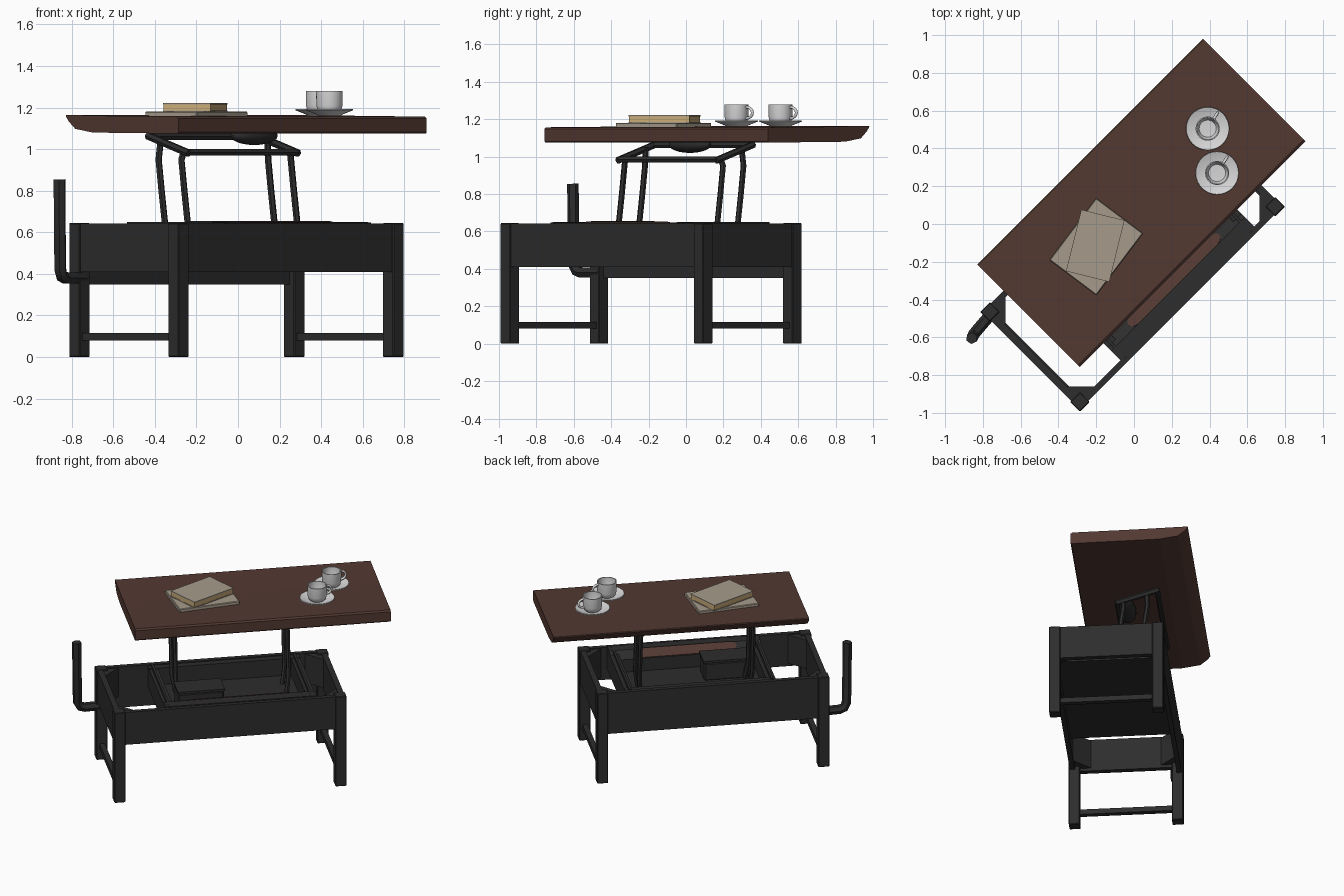
import bpy, bmesh, math
from mathutils import Matrix, Vector

if "Cube" in bpy.data.objects:
    bpy.data.objects.remove(bpy.data.objects["Cube"])

TURN = Matrix.Rotation(math.radians(45), 4, 'Z')   # the table stands diagonally


def material(name, rgb):
    m = bpy.data.materials.new(name)
    m.use_nodes = True
    m.diffuse_color = (*rgb, 1)
    m.node_tree.nodes["Principled BSDF"].inputs["Base Color"].default_value = (*rgb, 1)
    return m


BLACK = material("black_paint", (0.026, 0.026, 0.026))
WOOD = material("dark_wood", (0.085, 0.04, 0.031))
COVER = material("beige_cover", (0.38, 0.33, 0.26))
PAGES = material("tan_pages", (0.58, 0.4, 0.18))
CHINA = material("white_china", (0.68, 0.68, 0.69))


def finish(name, bm, mat, matrix=TURN, smooth=False):
    bmesh.ops.recalc_face_normals(bm, faces=bm.faces)
    mesh = bpy.data.meshes.new(name)
    bm.to_mesh(mesh)
    bm.free()
    mesh.transform(matrix)
    mesh.materials.append(mat)
    ob = bpy.data.objects.new(name, mesh)
    bpy.context.collection.objects.link(ob)
    if smooth:
        bpy.ops.object.select_all(action='DESELECT')
        ob.select_set(True)
        bpy.context.view_layer.objects.active = ob
        bpy.ops.object.shade_smooth_by_angle(angle=math.radians(40))
    return ob


def box(name, lo, hi, mat=BLACK, matrix=TURN, bevel=0.0):
    lo, hi = Vector(lo), Vector(hi)
    bm = bmesh.new()
    bmesh.ops.create_cube(bm, size=1)
    bmesh.ops.scale(bm, vec=hi - lo, verts=bm.verts)
    bmesh.ops.translate(bm, vec=(lo + hi) / 2, verts=bm.verts)
    if bevel:
        bmesh.ops.bevel(bm, geom=bm.edges[:], offset=bevel, segments=1, affect='EDGES')
    return finish(name, bm, mat, matrix)


def prism(name, points, step, mat=BLACK, matrix=TURN):
    """Extrude a flat outline by a vector."""
    bm = bmesh.new()
    face = bm.faces.new([bm.verts.new(p) for p in points])
    new = bmesh.ops.extrude_face_region(bm, geom=[face])["geom"]
    bmesh.ops.translate(bm, vec=step, verts=[g for g in new if isinstance(g, bmesh.types.BMVert)])
    return finish(name, bm, mat, matrix)


def tube(name, points, radius, mat=BLACK, matrix=TURN, sides=1):
    curve = bpy.data.curves.new(name, 'CURVE')
    curve.dimensions = '3D'
    curve.bevel_depth = radius
    curve.bevel_resolution = sides
    curve.use_fill_caps = True
    spline = curve.splines.new('POLY')
    spline.points.add(len(points) - 1)
    for p, co in zip(spline.points, points):
        p.co = (*co, 1)
    ob = bpy.data.objects.new(name, curve)
    bpy.context.collection.objects.link(ob)
    bpy.ops.object.select_all(action='DESELECT')
    ob.select_set(True)
    bpy.context.view_layer.objects.active = ob
    bpy.ops.object.convert(target='MESH')
    ob = bpy.context.view_layer.objects.active
    ob.data.transform(matrix)
    ob.data.materials.clear()
    ob.data.materials.append(mat)
    bpy.ops.object.shade_smooth_by_angle(angle=math.radians(50))


def lathe(name, profile, mat, matrix):
    bm = bmesh.new()
    verts = [bm.verts.new((r, 0, z)) for r, z in profile]
    edges = [bm.edges.new(pair) for pair in zip(verts, verts[1:])]
    bmesh.ops.spin(bm, geom=verts + edges, cent=(0, 0, 0), axis=(0, 0, 1),
                   angle=math.tau, steps=32)
    bmesh.ops.remove_doubles(bm, verts=bm.verts, dist=0.0005)
    finish(name, bm, mat, matrix, smooth=True)


# Base frame limits in the table's own axes
U0, U1, V0, V1, TOP, LEG = -0.905, 0.63, -0.5, 0.247, 0.645, 0.073

# Legs with corner braces
for end, u, su in (("near", U0, 1), ("far", U1, -1)):
    for side, v, sv in (("front", V0, 1), ("back", V1, -1)):
        a, b = sorted((u, u + su * LEG))
        c, d = sorted((v, v + sv * LEG))
        box(f"{side}_{end}_leg", (a, c, 0), (b, d, TOP), bevel=0.004)
        iu, iv = u + su * 0.03, v + sv * 0.03
        prism(f"{side}_{end}_brace",
              [(iu, iv, 0.43), (iu + su * 0.13, iv, 0.43), (iu, iv + sv * 0.13, 0.43)],
              (0, 0, 0.205))
    # End panel and stretcher
    a, b = sorted((u + su * 0.008, u + su * 0.045))
    box(f"{end}_end_panel", (a, V0 + 0.03, 0.41), (b, V1 - 0.03, TOP - 0.003))
    a, b = sorted((u + su * 0.02, u + su * 0.055))
    box(f"{end}_stretcher", (a, V0 + 0.05, 0.08), (b, V1 - 0.05, 0.116))

# Long panels
box("front_panel", (U0 + 0.03, V0 + 0.008, 0.41), (U1 - 0.03, V0 + 0.04, TOP - 0.003))
box("back_panel", (U0 + 0.03, V1 - 0.04, 0.35), (U1 - 0.03, V1 - 0.008, TOP - 0.003))

# Storage tray with cross rails
T0, T1 = -0.56, 0.44
box("tray_floor", (T0, V0 + 0.03, 0.485), (T1, V1 - 0.03, 0.515))
for name, u in (("near", T0), ("far", T1 - 0.06)):
    box(f"{name}_cross_rail", (u, V0 + 0.03, 0.5), (u + 0.06, V1 - 0.03, 0.63))
    box(f"{name}_rail_lip", (u + 0.02, V0 + 0.03, 0.62), (u + 0.035, V1 - 0.03, 0.65))
prism("tray_ledge", [(T0, -0.465, 0.5), (T0, -0.465, 0.648), (T0, -0.39, 0.648),
                     (T0, -0.33, 0.605), (T0, -0.33, 0.5)], (T1 - T0, 0, 0))
box("tray_back_ledge", (T0, 0.16, 0.5), (T1, 0.215, 0.635))
box("tray_box", (-0.44, -0.27, 0.51), (-0.14, -0.11, 0.64), bevel=0.01)
box("tray_box_lid", (-0.445, -0.275, 0.64), (-0.135, -0.105, 0.655))

# Wood inlay on the sloping ledge, rounded at both ends
inlay = []
for centre, start in ((0.24, -90), (-0.36, 90)):
    for i in range(7):
        a = math.radians(start + 30 * i)
        v = -0.36 + 0.029 * math.sin(a)
        inlay.append((centre + 0.04 * math.cos(a), v, 0.648 - (v + 0.39) * 0.717 + 0.002))
prism("wood_inlay", inlay, (0, 0.001, 0.004), WOOD)

# Side handle
tube("side_handle", [(-0.85, 0.2, 0.38), (-0.98, 0.19, 0.38), (-1.012, 0.187, 0.39),
                     (-1.03, 0.18, 0.425), (-1.035, 0.18, 0.855)], 0.031)

# Lift mechanism: four bent rods and a tilted frame
for end, u in (("near", -0.425), ("far", 0.32)):
    for side, v in (("front", -0.085), ("back", 0.07)):
        top = 0.985 if side == "front" else 1.05
        s = 1 if u > 0 else -1
        tube(f"{side}_{end}_lift_rod",
             [(u - s * 0.02, v - 0.03, 0.51), (u, v, 0.63), (u, v + 0.025, 0.8),
              (u, v + 0.045, 0.95), (u - s * 0.01, v + 0.04, top)], 0.016)
    tube(f"{end}_frame_arm", [(u, -0.09, 0.98), (u, 0.19, 1.065)], 0.019)
tube("front_frame_bar", [(-0.425, -0.08, 0.985), (0.32, -0.08, 0.985)], 0.019)
tube("back_frame_bar", [(-0.425, 0.18, 1.06), (0.32, 0.18, 1.06)], 0.017)
bm = bmesh.new()
bmesh.ops.create_uvsphere(bm, u_segments=24, v_segments=12, radius=1)
finish("lift_mount", bm, BLACK,
       TURN @ Matrix.LocRotScale(Vector((0.07, -0.04, 1.065)), None, Vector((0.15, 0.06, 0.045))),
       smooth=True)

# Tabletop slab with a tapering back edge
prism("tabletop", [(-0.738, -0.332, 1.082), (-0.738, -0.325, 1.075), (-0.738, 0.25, 1.08),
                   (-0.738, 0.37, 1.098), (-0.738, 0.415, 1.135), (-0.738, 0.435, 1.16),
                   (-0.738, 0.43, 1.165), (-0.738, 0.1, 1.16), (-0.738, -0.32, 1.157),
                   (-0.738, -0.332, 1.148)], (1.69, 0, 0), WOOD)

# Two stacked books
lower = Matrix.Translation((-0.2, -0.12, 0)) @ Matrix.Rotation(math.radians(-37), 4, 'Z')
upper = Matrix.Translation((-0.205, -0.115, 0)) @ Matrix.Rotation(math.radians(-14), 4, 'Z')
box("lower_book", (-0.155, -0.205, 1.155), (0.155, 0.205, 1.181), COVER, lower, bevel=0.004)
box("upper_book_back_cover", (-0.118, -0.168, 1.181), (0.118, 0.168, 1.186), COVER, upper)
box("upper_book_pages", (-0.116, -0.166, 1.186), (0.116, 0.166, 1.216), PAGES, upper)
box("upper_book_front_cover", (-0.118, -0.168, 1.216), (0.118, 0.168, 1.223), COVER, upper)

# Cups on saucers
for i, (x, y) in enumerate(((0.39, 0.505), (0.44, 0.27)), 1):
    place = Matrix.Translation((x, y, 1.16))
    lathe(f"saucer_{i}", [(0, 0), (0.055, 0), (0.065, 0.008), (0.115, 0.028), (0.113, 0.034),
                          (0.06, 0.015), (0, 0.014)], CHINA, place)
    lathe(f"cup_{i}", [(0, 0.014), (0.045, 0.014), (0.057, 0.026), (0.063, 0.05), (0.064, 0.12),
                       (0.058, 0.12), (0.056, 0.05), (0.045, 0.028), (0, 0.026)], CHINA, place)
    arc = [math.radians(100 - 20 * k) for k in range(11)]
    handle = [(0.062 + 0.038 * math.cos(a), 0, 0.075 + 0.03 * math.sin(a)) for a in arc]
    tube(f"cup_handle_{i}", handle, 0.008, CHINA,
         place @ Matrix.Rotation(math.radians(58), 4, 'Z'), 2)
